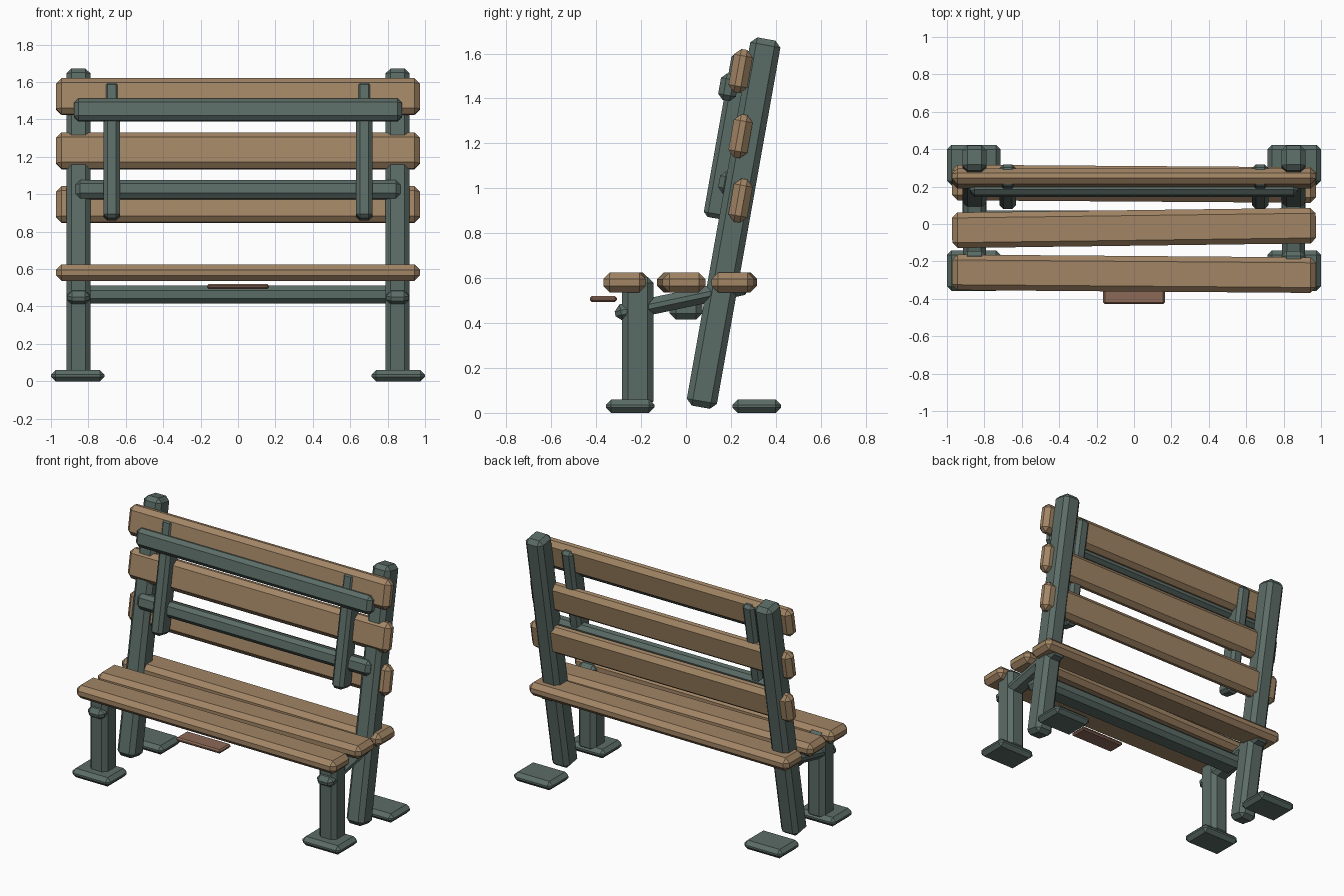
import bpy, bmesh
from math import radians
from mathutils import Matrix

if "Cube" in bpy.data.objects:
    bpy.data.objects.remove(bpy.data.objects["Cube"])


def material(name, color):
    m = bpy.data.materials.new(name)
    m.diffuse_color = (*color, 1)
    m.use_nodes = True
    m.node_tree.nodes["Principled BSDF"].inputs["Base Color"].default_value = m.diffuse_color
    return m


WOOD = material("wood", (0.36, 0.235, 0.13))
METAL = material("painted_metal", (0.105, 0.15, 0.135))
COPPER = material("plate_copper", (0.26, 0.14, 0.095))


def bar(name, size, loc, mat, bevel=0.028, rx=0, rz=0):
    """Chamfered box, rotated about x (lean) and z (skew), in degrees."""
    bm = bmesh.new()
    bmesh.ops.create_cube(bm, size=1, matrix=Matrix.Diagonal((*size, 1)))
    bmesh.ops.bevel(bm, geom=bm.edges[:], offset=bevel, segments=1,
                    profile=0.5, affect='EDGES')
    mesh = bpy.data.meshes.new(name)
    bm.to_mesh(mesh)
    bm.free()
    mesh.materials.append(mat)
    ob = bpy.data.objects.new(name, mesh)
    ob.location = loc
    ob.rotation_euler = (radians(rx), 0, radians(rz))
    bpy.context.collection.objects.link(ob)
    return ob


LEAN = -10.1

# Parts on both ends of the bench
for side, s in (("left", -1), ("right", 1)):
    x = 0.853 * s
    bar(f"back_post_{side}", (0.13, 0.136, 1.665), (x, 0.212, 0.845), METAL, 0.027, LEAN)
    bar(f"front_leg_{side}", (0.13, 0.142, 0.58), (x, -0.215, 0.315), METAL, 0.027)
    bar(f"front_foot_{side}", (0.286, 0.216, 0.06), (0.857 * s, -0.249, 0.03), METAL, 0.024)
    bar(f"back_foot_{side}", (0.286, 0.216, 0.06), (0.857 * s, 0.315, 0.03), METAL, 0.024)
    bar(f"seat_bracket_{side}", (0.122, 0.61, 0.075), (x, -0.017, 0.504), METAL, 0.027, 12)
    bar(f"back_strap_{side}", (0.086, 0.118, 0.742), (0.675 * s, 0.199, 1.231), METAL, 0.02, LEAN)

# Seat planks, each slightly skewed
for i, (y, skew) in enumerate(((-0.266, -0.45), (-0.021, 0.75), (0.215, -0.4)), 1):
    bar(f"seat_slat_{i}", (1.945, 0.19, 0.088), (0, y, 0.581), WOOD, 0.029, 0, skew)

# Backrest planks
for i, z in enumerate((0.945, 1.232, 1.522), 1):
    bar(f"back_slat_{i}", (1.945, 0.085, 0.195), (0, 0.243, z), WOOD, 0.029, LEAN)

# Cross rails of the frame
bar("upper_back_rail", (1.754, 0.08, 0.12), (0, 0.189, 1.45), METAL, 0.024, LEAN)
bar("lower_back_rail", (1.735, 0.08, 0.10), (0, 0.187, 1.024), METAL, 0.024, LEAN)
bar("seat_crossbeam", (1.7, 0.145, 0.098), (0, 0.0, 0.464), METAL, 0.028)

# Small plate at the front of the seat
bar("front_plate", (0.33, 0.12, 0.026), (0, -0.368, 0.507), COPPER, 0.009)
